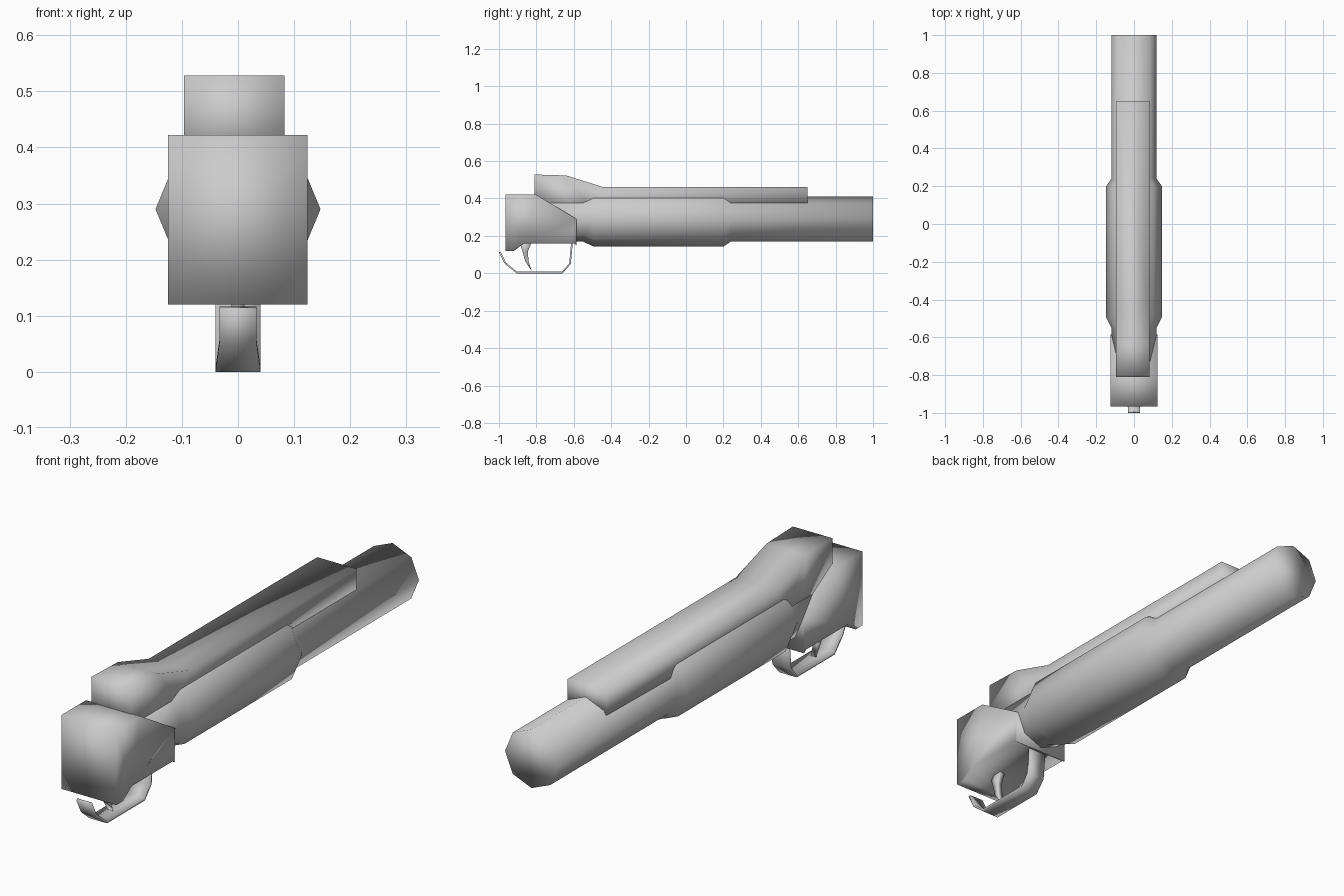
import bpy, bmesh, math
from mathutils import Vector

if "Cube" in bpy.data.objects:
    bpy.data.objects.remove(bpy.data.objects["Cube"], do_unlink=True)

# One grey finish for the whole model
grey = bpy.data.materials.new("plain grey")
grey.use_nodes = True
grey.diffuse_color = (0.6, 0.6, 0.6, 1)
grey.node_tree.nodes["Principled BSDF"].inputs["Base Color"].default_value = (0.6, 0.6, 0.6, 1)


def finish(name, bm):
    """Turn a bmesh into a smooth-shaded object."""
    bmesh.ops.recalc_face_normals(bm, faces=bm.faces)
    mesh = bpy.data.meshes.new(name)
    bm.to_mesh(mesh)
    bm.free()
    mesh.materials.append(grey)
    for poly in mesh.polygons:
        poly.use_smooth = True
    obj = bpy.data.objects.new(name, mesh)
    bpy.context.collection.objects.link(obj)
    return obj


def extrude_profile(name, points, x0, x1):
    """Side outline of (y, z) points, given thickness along x."""
    bm = bmesh.new()
    face = bm.faces.new([bm.verts.new((x0, y, z)) for y, z in points])
    out = bmesh.ops.extrude_face_region(bm, geom=[face])
    verts = [v for v in out["geom"] if isinstance(v, bmesh.types.BMVert)]
    bmesh.ops.translate(bm, verts=verts, vec=(x1 - x0, 0, 0))
    bmesh.ops.triangulate(bm, faces=[f for f in bm.faces if len(f.verts) > 4])
    return finish(name, bm)


def lathe_along_y(name, profile, centre_z, sides=8):
    """Rings of (y, radius) joined into a capped tube."""
    bm = bmesh.new()
    rings = []
    for y, r in profile:
        angles = [math.tau * i / sides for i in range(sides)]
        rings.append([bm.verts.new((r * math.cos(a), y, centre_z + r * math.sin(a))) for a in angles])
    for a, b in zip(rings, rings[1:]):
        for i in range(sides):
            j = (i + 1) % sides
            bm.faces.new((a[i], a[j], b[j], b[i]))
    bm.faces.new(rings[0])
    bm.faces.new(rings[-1])
    return finish(name, bm)


def bent_strap(name, path, thickness):
    """Flat band following (y, z, half width) points."""
    bm = bmesh.new()
    rows = []
    for i, (y, z, w) in enumerate(path):
        p, q = path[max(i - 1, 0)], path[min(i + 1, len(path) - 1)]
        along = Vector((0, q[0] - p[0], q[1] - p[1])).normalized()
        inward = Vector((0, -along.z, along.y)) * thickness
        outer = Vector((0, y, z))
        rows.append([bm.verts.new(outer + off + Vector((s * w, 0, 0)))
                     for off, s in ((Vector(), -1), (Vector(), 1), (inward, 1), (inward, -1))])
    for a, b in zip(rows, rows[1:]):
        for i in range(4):
            j = (i + 1) % 4
            bm.faces.new((a[i], a[j], b[j], b[i]))
    bm.faces.new(rows[0])
    bm.faces.new(rows[-1])
    return finish(name, bm)


# Eight-sided barrel with a thicker fore grip
lathe_along_y("barrel", [(-0.74, 0.12), (-0.55, 0.12), (-0.495, 0.147),
                         (0.2, 0.147), (0.24, 0.12), (1.0, 0.12)], 0.29)

# Receiver block with sloped rear roof
extrude_profile("receiver_block", [(-0.965, 0.12), (-0.92, 0.12), (-0.865, 0.16),
                                   (-0.6, 0.16), (-0.585, 0.15), (-0.585, 0.29),
                                   (-0.805, 0.422), (-0.965, 0.422)], -0.125, 0.124)

# Long top rail with a raised hump
extrude_profile("top_rail", [(-0.81, 0.4), (-0.62, 0.29), (-0.5, 0.34), (0.65, 0.36),
                             (0.65, 0.46), (-0.44, 0.46), (-0.64, 0.523), (-0.81, 0.528)],
                -0.096, 0.083)

# Trigger guard strap
bent_strap("trigger_guard", [(-1.0, 0.112, 0.033), (-0.97, 0.052, 0.033),
                             (-0.905, 0.0, 0.04), (-0.66, 0.0, 0.04),
                             (-0.616, 0.05, 0.04), (-0.605, 0.165, 0.04)], 0.009)

# Curved trigger
extrude_profile("trigger", [(-0.885, 0.15), (-0.875, 0.12), (-0.86, 0.065), (-0.825, 0.012),
                            (-0.841, 0.06), (-0.846, 0.115), (-0.825, 0.165), (-0.87, 0.17)],
                -0.012, 0.012)
